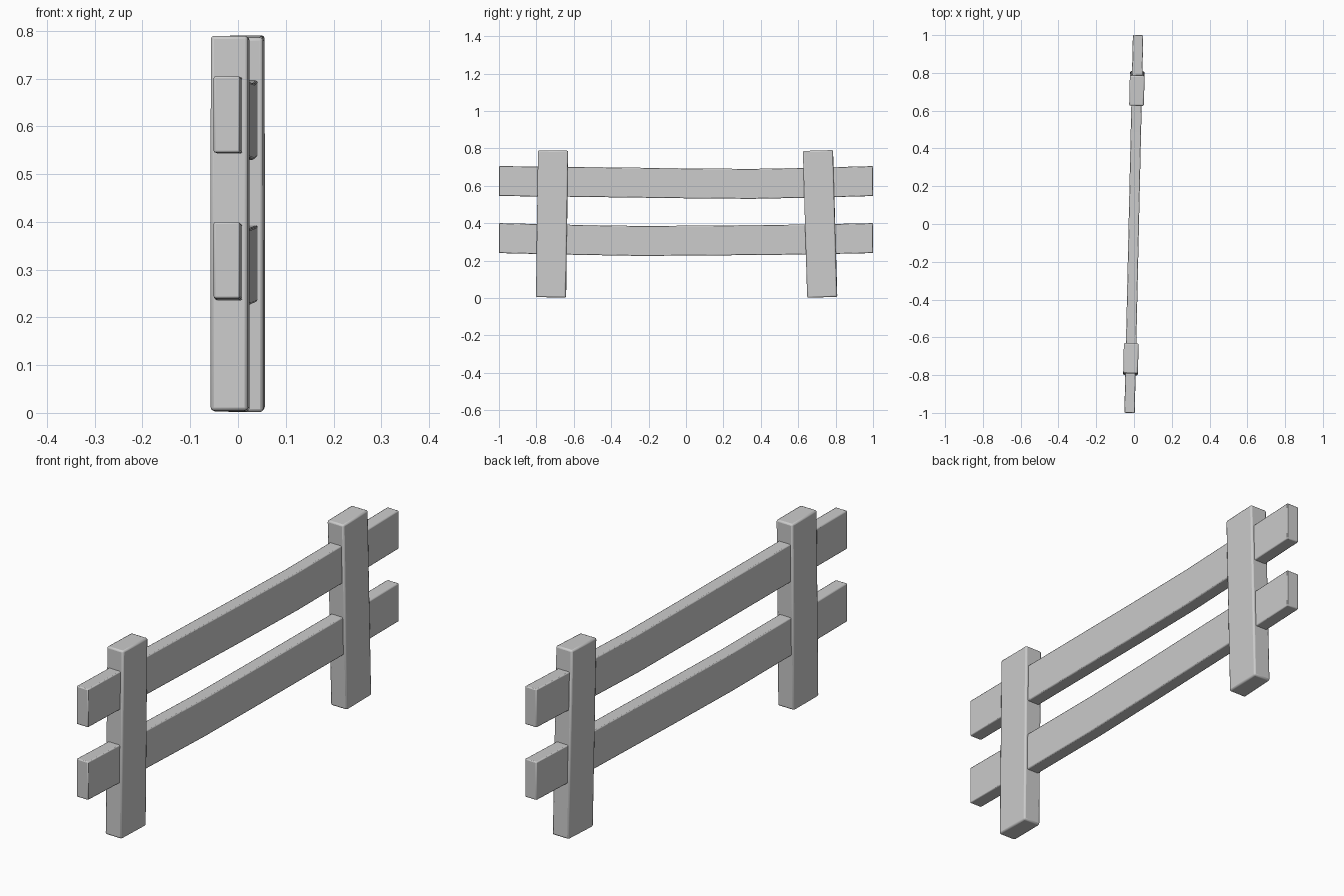
import bpy, bmesh, math

if "Cube" in bpy.data.objects:
    bpy.data.objects.remove(bpy.data.objects["Cube"])

YAW = -0.0225  # the whole fence is turned slightly about z


def finish(name, bm, bevel):
    bmesh.ops.recalc_face_normals(bm, faces=bm.faces)
    mesh = bpy.data.meshes.new(name)
    bm.to_mesh(mesh)
    bm.free()
    ob = bpy.data.objects.new(name, mesh)
    bpy.context.collection.objects.link(ob)
    mod = ob.modifiers.new("soft_edges", 'BEVEL')
    mod.width = bevel
    mod.segments = 2
    mod.limit_method = 'ANGLE'
    mod.angle_limit = math.radians(40)
    bpy.ops.object.select_all(action='DESELECT')
    ob.select_set(True)
    bpy.context.view_layer.objects.active = ob
    bpy.ops.object.shade_smooth_by_angle(angle=math.radians(40))
    return ob


def post(name, x, y, tilt):
    bm = bmesh.new()
    bmesh.ops.create_cube(bm, size=1)
    bmesh.ops.scale(bm, vec=(0.078, 0.16, 0.785), verts=bm.verts)
    ob = finish(name, bm, 0.007)
    ob.location = (x, y, 0.396)
    ob.rotation_euler = (tilt, 0, YAW)


def rail(name, path):
    # rectangular section swept along the sagging (y, centre z) path
    bm = bmesh.new()
    w, h = 0.0275, 0.08
    rings = [[bm.verts.new((sx * w, y, z + sz * h))
              for sx, sz in ((-1, -1), (1, -1), (1, 1), (-1, 1))]
             for y, z in path]
    for a, b in zip(rings, rings[1:]):
        for i in range(4):
            j = (i + 1) % 4
            bm.faces.new((a[i], a[j], b[j], b[i]))
    bm.faces.new(rings[0])
    bm.faces.new(rings[-1])
    ob = finish(name, bm, 0.004)
    ob.location.x = -0.001
    ob.rotation_euler.z = YAW


# Two leaning posts
post("front_post", -0.0165, -0.716, -0.014)
post("back_post", 0.0155, 0.717, 0.029)

# Two sagging rails
rail("upper_rail", [(-1, 0.625), (-0.6, 0.621), (0, 0.613), (0.35, 0.610), (0.65, 0.616), (1, 0.625)])
rail("lower_rail", [(-1, 0.320), (-0.6, 0.311), (-0.25, 0.305), (0.1, 0.307), (0.6, 0.312), (1, 0.320)])
